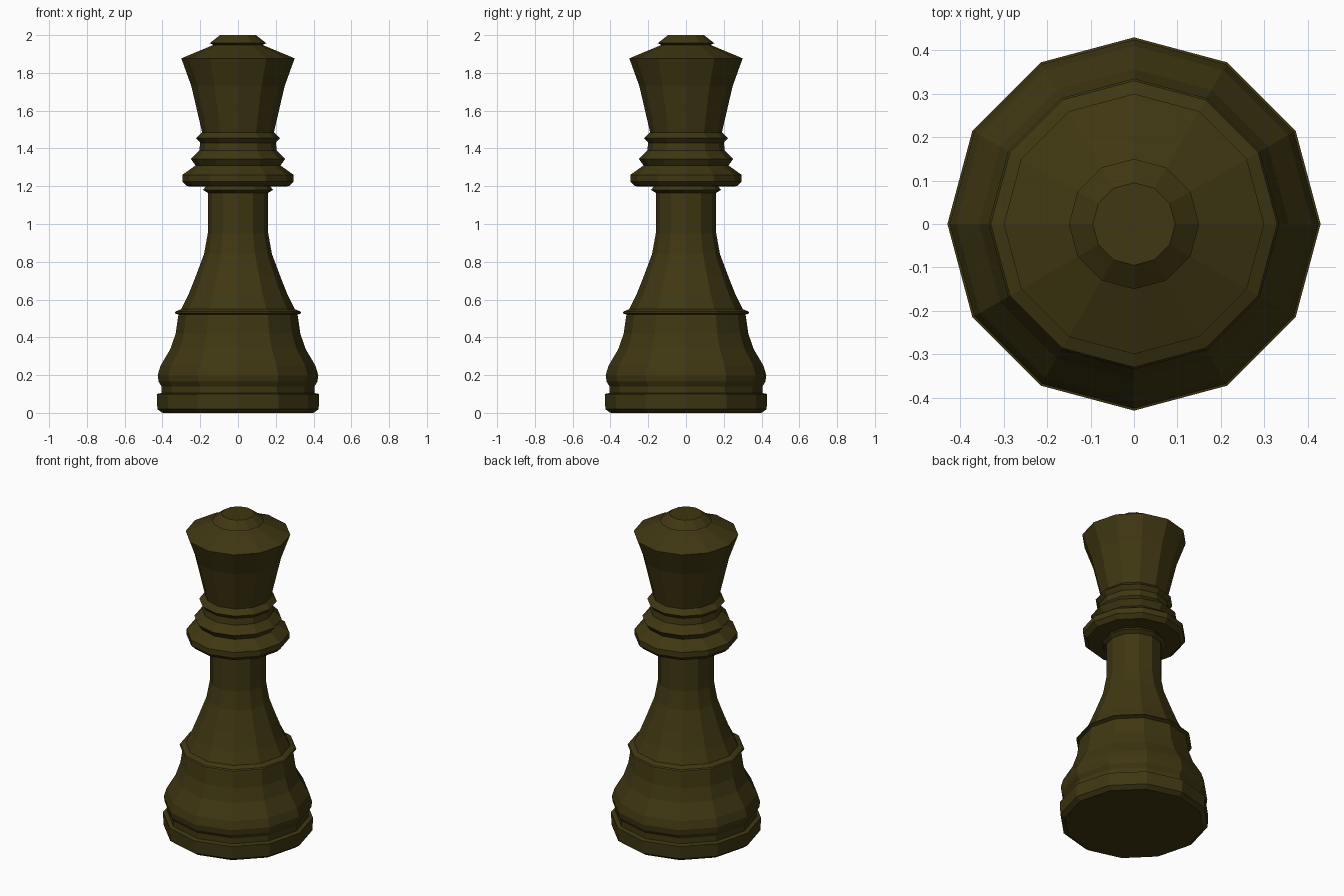
import bpy, bmesh, math

if "Cube" in bpy.data.objects:
    bpy.data.objects.remove(bpy.data.objects["Cube"])

SIDES = 12

olive = bpy.data.materials.new("dark_olive")
olive.diffuse_color = (0.050, 0.038, 0.006, 1)
olive.use_nodes = True
olive.node_tree.nodes["Principled BSDF"].inputs["Base Color"].default_value = olive.diffuse_color


def turned_part(name, profile, cap_bottom=False, cap_top=False):
    """Spin (radius, height) points into a faceted ring-shaped part."""
    bm = bmesh.new()
    rings = []
    for r, z in profile:
        rings.append([bm.verts.new((r * math.cos(2 * math.pi * i / SIDES),
                                    r * math.sin(2 * math.pi * i / SIDES), z))
                      for i in range(SIDES)])
    for low, high in zip(rings, rings[1:]):
        for i in range(SIDES):
            j = (i + 1) % SIDES
            bm.faces.new((low[i], low[j], high[j], high[i]))
    if cap_bottom:
        bm.faces.new(rings[0][::-1])
    if cap_top:
        bm.faces.new(rings[-1])
    mesh = bpy.data.meshes.new(name)
    bm.to_mesh(mesh)
    bm.free()
    mesh.materials.append(olive)
    obj = bpy.data.objects.new(name, mesh)
    bpy.context.collection.objects.link(obj)
    return obj


# Foot disc with chamfered lower edge
turned_part("foot", [(0.40, 0.0), (0.427, 0.02), (0.43, 0.10), (0.405, 0.105)],
            cap_bottom=True)

# Bulging base and its thin rim
turned_part("base", [(0.405, 0.105), (0.405, 0.14), (0.42, 0.165), (0.425, 0.20),
                     (0.41, 0.25), (0.357, 0.34), (0.33, 0.42), (0.317, 0.51)])
turned_part("base_rim", [(0.317, 0.51), (0.315, 0.52), (0.335, 0.528),
                         (0.33, 0.537), (0.30, 0.55)])

# Tapering stem
turned_part("stem", [(0.30, 0.55), (0.265, 0.62), (0.225, 0.72), (0.18, 0.84),
                     (0.16, 0.95), (0.16, 1.165), (0.185, 1.18), (0.172, 1.198)])

# Stacked collar rings
turned_part("collar", [(0.172, 1.198), (0.27, 1.20), (0.295, 1.225), (0.295, 1.26),
                       (0.225, 1.31), (0.25, 1.345), (0.205, 1.39),
                       (0.20, 1.43), (0.222, 1.455), (0.19, 1.485)])

# Flared head
turned_part("head", [(0.19, 1.485), (0.247, 1.73), (0.30, 1.877), (0.13, 1.948)])

# Small finial on top
turned_part("finial", [(0.13, 1.948), (0.15, 1.957), (0.095, 2.0)], cap_top=True)
